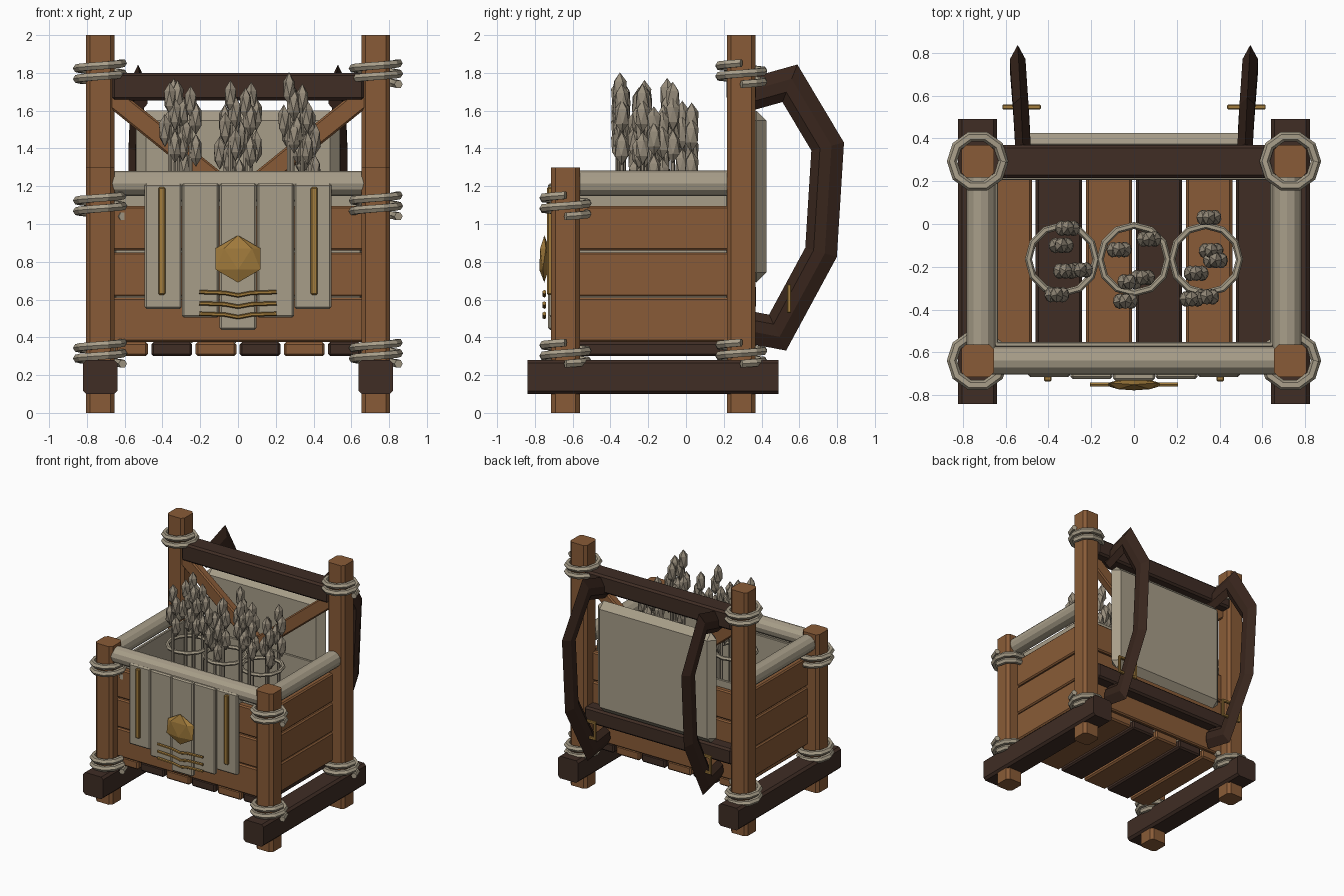
import bpy, bmesh, math, random
from mathutils import Vector, Matrix

if "Cube" in bpy.data.objects:
    bpy.data.objects.remove(bpy.data.objects["Cube"])

random.seed(4)


def mat(name, c):
    m = bpy.data.materials.new(name)
    m.diffuse_color = (*c, 1)
    m.use_nodes = True
    m.node_tree.nodes["Principled BSDF"].inputs["Base Color"].default_value = m.diffuse_color
    return m


WOOD = mat("wood", (0.25, 0.105, 0.038))
DARK = mat("dark_wood", (0.05, 0.026, 0.018))
LEATHER = mat("leather", (0.04, 0.019, 0.012))
CLOTH = mat("cloth", (0.39, 0.34, 0.25))
STRAW = mat("straw", (0.31, 0.265, 0.2))
GOLD = mat("brass", (0.36, 0.2, 0.045))


def finish(name, bm, m, bevel=0):
    bmesh.ops.recalc_face_normals(bm, faces=bm.faces)
    me = bpy.data.meshes.new(name)
    bm.to_mesh(me)
    bm.free()
    me.materials.append(m)
    ob = bpy.data.objects.new(name, me)
    bpy.context.collection.objects.link(ob)
    if bevel:
        b = ob.modifiers.new("bevel", 'BEVEL')
        b.width, b.segments = bevel, 1
    return ob


def box(name, x, y, z, m, bevel=0.01):
    """Box from (min, max) ranges."""
    bm = bmesh.new()
    c = [sum(r) / 2 for r in (x, y, z)]
    s = [r[1] - r[0] for r in (x, y, z)]
    bmesh.ops.create_cube(bm, size=1, matrix=Matrix.Translation(c) @ Matrix.Diagonal((*s, 1)))
    return finish(name, bm, m, bevel)


def beam(name, a, b, w, d, m, bevel=0.01):
    """Bar between two points; w across in the xz plane, d along y."""
    a, b = Vector(a), Vector(b)
    v = b - a
    rot = Matrix.Rotation(math.atan2(v.x, v.z), 4, 'Y')
    bm = bmesh.new()
    bmesh.ops.create_cube(bm, size=1, matrix=Matrix.Translation((a + b) / 2) @ rot
                          @ Matrix.Diagonal((w, d, v.length, 1)))
    return finish(name, bm, m, bevel)


def sweep(name, path, section, side, m, closed=False):
    """Sweep a 2D section along a path; side is the section's second axis."""
    bm = bmesh.new()
    pts = [Vector(p) for p in path]
    n, k, rings, v = len(pts), len(section), [], Vector(side)
    for i, p in enumerate(pts):
        if closed:
            d0, d1 = p - pts[i - 1], pts[(i + 1) % n] - p
        else:
            d0 = p - pts[i - 1] if i else pts[1] - p
            d1 = pts[i + 1] - p if i < n - 1 else d0
        d0, d1 = d0.normalized(), d1.normalized()
        t = (d0 + d1).normalized()
        miter = 1 / max(t.dot(d1), 0.5)
        u = t.cross(v).normalized()
        rings.append([bm.verts.new(p + u * (a * miter) + v * b) for a, b in section])
    for i in range(n if closed else n - 1):
        r, q = rings[i], rings[(i + 1) % n]
        for j in range(k):
            bm.faces.new((r[j], r[(j + 1) % k], q[(j + 1) % k], q[j]))
    if not closed:
        bm.faces.new(rings[0])
        bm.faces.new(rings[-1])
    return finish(name, bm, m)


def circle(r, n):
    return [(r * math.cos(2 * math.pi * i / n), r * math.sin(2 * math.pi * i / n)) for i in range(n)]


def octagon(h, c):
    """Square of half-size h with corners cut by c."""
    k = h - c
    return [(h, -k), (h, k), (k, h), (-k, h), (-h, k), (-h, -k), (-k, -h), (k, -h)]


UP = (0, 0, 1)


def lashing(name, x, y, z):
    """Two-turn rope coil around a post."""
    path = []
    for i in range(21):
        a = i * math.pi / 5
        path.append((x + 0.12 * math.cos(a), y + 0.12 * math.sin(a), z - 0.06 + 0.0056 * i))
    sweep(name, path, circle(0.023, 6), UP, CLOTH)


# Posts, lashings, runners, side walls
BY, FY = 0.293, -0.638
for s, tag in ((-1, "left"), (1, "right")):
    px = 0.73 * s
    xr = lambda a, b: (min(a * s, b * s), max(a * s, b * s))
    post = octagon(.076, .022)
    sweep("back_post_" + tag, [(px, BY, 0), (px, BY, 2)], post, (0, 1, 0), WOOD)
    sweep("front_post_" + tag, [(px, FY, 0), (px, FY, 1.3)], post, (0, 1, 0), WOOD)
    for y, z in ((BY, 1.8), (BY, 0.32), (FY, 1.1), (FY, 0.32)):
        lashing("rope_lashing_" + tag, px, y, z)
    sweep("runner_" + tag, [(px, -.84, .19), (px, .49, .19)], octagon(.091, .018), UP, DARK)
    for z in (.375, .615, .86):
        box("side_plank_" + tag, xr(.66, .71), (-.6, .25), (z, z + .235), WOOD)
    box("side_liner_" + tag, xr(.635, .66), (-.57, .22), (.4, 1.17), CLOTH, 0.005)
    sweep("side_roll_" + tag, [(.715 * s, y, 1.215) for y in (-.6, .24)], circle(.068, 12), UP, CLOTH)
    # Diagonal back brace
    beam("back_brace_" + tag, (.67 * s, .26, 1.675), (.0, .26, 1.135), .105, .07, WOOD)

    # Carrying strap with a ridged section, bowing outwards
    prof = [(.3, 1.675), (.55, 1.745), (.75, 1.41), (.715, .85), (.485, .425), (.3, .46)]
    path = [((.515 + .07 * max(y - .35, 0)) * s, y, z) for y, z in prof]
    sec = [(-.085, 0), (-.02, -.036), (.04, -.036), (.085, 0), (.04, .036), (-.02, .036)]
    sweep("shoulder_strap_" + tag, path, sec, (1, 0, 0), LEATHER)
    # Strap buckle frame
    bx = .525 * s
    for z in (.54, .67):
        box("buckle_bar_" + tag, (bx - .09, bx + .09), (.535, .557), (z - .011, z + .011), GOLD, 0.004)
    for dx in (-.08, .08):
        box("buckle_side_" + tag, (bx + dx - .01, bx + dx + .01), (.535, .557), (.54, .67), GOLD, 0.004)

# Front and back planks, liners, rails
for z in (.375, .615, .86):
    box("front_plank", (-.67, .67), (-.635, -.575), (z, z + .235), WOOD)
    box("back_plank", (-.67, .67), (.225, .275), (z, z + .235), WOOD)
box("front_liner", (-.65, .65), (-.575, -.55), (.4, 1.17), CLOTH, 0.005)
box("back_liner", (-.65, .65), (.205, .225), (.4, 1.15), CLOTH, 0.005)
sweep("front_roll", [(x, -.638, 1.215) for x in (-.67, .67)], circle(.066, 12), UP, CLOTH)
box("top_rail", (-.67, .67), (.215, .37), (1.655, 1.8), DARK, 0.015)
box("lower_back_rail", (-.67, .67), (.25, .37), (.55, .68), DARK, 0.015)

# Floor slats, alternating wood
for i in range(6):
    x = -.585 + .234 * i
    box("floor_slat", (x - .108 if i else -.65, x + .108 if i < 5 else .65),
        (-.62, .26), (.3, .375), DARK if i % 2 else WOOD, 0.012)

# Back pad
box("back_pad", (-.54, .54), (.32, .425), (.69, 1.6), CLOTH, 0.055)

# Front cloth strips with stepped hem
for i in range(-2, 3):
    x, low = i * .198, (.44, .505, .55)[abs(i)]
    y = -.695 - .008 * (2 - abs(i))
    box("front_cloth_strip", (x - .098, x + .098), (y - .02, y + .02), (low, 1.215), CLOTH, 0.01)
box("front_cloth_fold", (-.49, .49), (-.70, -.63), (1.12, 1.21), CLOTH, 0.01)

# Brass trim and emblem
for s in (-1, 1):
    box("trim_bar", (.403 * s - .018, .403 * s + .018), (-.735, -.7), (.625, 1.195), GOLD, 0.006)
for z in (.63, .57, .515):
    path = [(-.205, -.75, z + .01), (-.07, -.75, z + .005), (0, -.75, z - .008),
            (.07, -.75, z + .005), (.205, -.75, z + .01)]
    sweep("trim_chevron", path, circle(.011, 6), (0, 1, 0), GOLD)
bm = bmesh.new()
bmesh.ops.create_icosphere(bm, subdivisions=1, radius=1, matrix=Matrix.Translation((0, -.75, .815))
                           @ Matrix.Diagonal((.14, .03, .125, 1)) @ Matrix.Rotation(math.pi / 2, 4, 'Z'))
finish("emblem", bm, GOLD)

# Holding rings
for x in (-.335, 0, .335):
    ring = [(x + a, -.165 + b, 1.2) for a, b in circle(.158, 12)]
    sweep("bundle_ring", ring, circle(.016, 6), UP, CLOTH, closed=True)


def stalk(x, y, top):
    """Grain stalk: thin stem with plump kernels alternating left and right."""
    bm = bmesh.new()
    h = top - .1 - .37
    bmesh.ops.create_cone(bm, cap_ends=True, segments=6, radius1=.012, radius2=.012, depth=h,
                          matrix=Matrix.Translation((x, y, .37 + h / 2)))
    for i in range(4):
        dx = 0 if i == 0 else (.027 if i % 2 else -.027)
        bmesh.ops.create_icosphere(bm, subdivisions=1, radius=1, matrix=Matrix.Translation(
            (x + dx, y, top - .085 - .085 * i)) @ Matrix.Diagonal((.035, .041, .088, 1))
            @ Matrix.Rotation(random.random(), 4, 'Z'))
    finish("grain_stalk", bm, STRAW)


# Grain stalks: x, y, top height
for x, y, t in ((-.31, -.02, 1.65), (-.34, -.1, 1.77), (-.25, -.215, 1.73), (-.32, -.22, 1.76),
                (-.36, -.33, 1.75), (-.07, -.12, 1.63), (.07, -.07, 1.75), (.04, -.25, 1.72),
                (-.02, -.27, 1.6), (-.04, -.36, 1.76), (.35, .03, 1.64), (.36, -.125, 1.6),
                (.38, -.17, 1.62), (.29, -.23, 1.74), (.27, -.35, 1.8), (.34, -.34, 1.74)):
    stalk(x, y, t)
